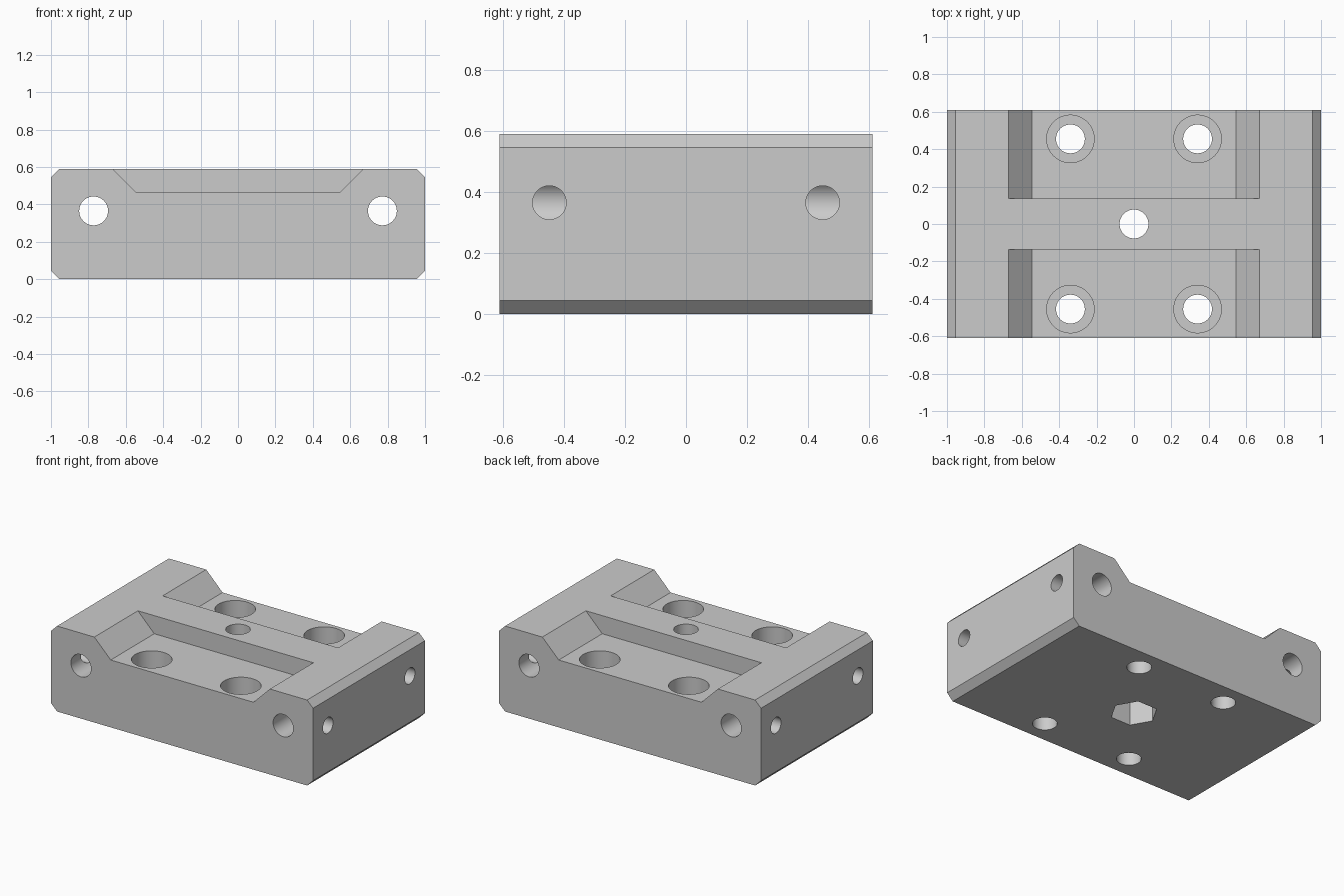
import bpy
import bmesh
import math
from mathutils import Matrix

cube = bpy.data.objects.get("Cube")
if cube:
    bpy.data.objects.remove(cube, do_unlink=True)

HALF_X, HALF_Y, HEIGHT, CHAMFER = 1.0, 0.61, 0.59, 0.045
FLOOR = 0.465          # level of the two recesses
BORE_Z = 0.365         # height of the horizontal bores

grey = bpy.data.materials.new("plain grey")
grey.use_nodes = True
colour = (0.6, 0.6, 0.6, 1)
grey.diffuse_color = colour
grey.node_tree.nodes["Principled BSDF"].inputs["Base Color"].default_value = colour


def make_object(name, bm):
    bmesh.ops.recalc_face_normals(bm, faces=bm.faces)
    mesh = bpy.data.meshes.new(name)
    bm.to_mesh(mesh)
    bm.free()
    mesh.materials.append(grey)
    obj = bpy.data.objects.new(name, mesh)
    bpy.context.collection.objects.link(obj)
    return obj


def extrude_profile(name, points, y0, y1):
    """Prism from an x-z outline, running along y."""
    bm = bmesh.new()
    face = bm.faces.new([bm.verts.new((x, y0, z)) for x, z in points])
    new = bmesh.ops.extrude_face_region(bm, geom=[face])["geom"]
    verts = [v for v in new if isinstance(v, bmesh.types.BMVert)]
    bmesh.ops.translate(bm, verts=verts, vec=(0, y1 - y0, 0))
    return make_object(name, bm)


def rod(name, centre, radius, length, axis="Z", sides=64):
    """Cylinder centred on a point along the given axis."""
    turn = {"X": Matrix.Rotation(math.pi / 2, 4, "Y"),
            "Y": Matrix.Rotation(math.pi / 2, 4, "X"),
            "Z": Matrix.Identity(4)}[axis]
    bm = bmesh.new()
    bmesh.ops.create_cone(bm, cap_ends=True, segments=sides, radius1=radius,
                          radius2=radius, depth=length,
                          matrix=Matrix.Translation(centre) @ turn)
    return make_object(name, bm)


# Block with chamfered long edges
c = CHAMFER
right_side = [(HALF_X - c, 0), (HALF_X, c), (HALF_X, HEIGHT - c), (HALF_X - c, HEIGHT)]
left_side = [(-x, z) for x, z in reversed(right_side)]
block = extrude_profile("mounting_block", right_side + left_side, -HALF_Y, HALF_Y)

cutters = []

# Sloped-end recesses, front and back
rise = 0.2
half_floor, half_top = 0.545, 0.545 + rise
recess = [(-half_floor, FLOOR), (half_floor, FLOOR),
          (half_top, FLOOR + rise), (-half_top, FLOOR + rise)]
for s in (-1, 1):
    cutters.append(extrude_profile("recess_cutter", recess, s * 0.135, s * 0.8))

# Counterbored screw holes
for sx in (-1, 1):
    for sy in (-1, 1):
        x, y = sx * 0.34, sy * 0.455
        cutters.append(rod("screw_hole_cutter", (x, y, 0.3), 0.077, 1))
        cutters.append(rod("counterbore_cutter", (x, y, 0.52), 0.127, 0.5))

# Centre hole with a hexagonal nut pocket underneath
cutters.append(rod("centre_hole_cutter", (0, 0, 0.3), 0.077, 1))
pocket = rod("nut_pocket_cutter", (0, 0, 0), 0.149, 0.4, sides=6)
pocket.data.transform(Matrix.Rotation(math.pi / 6, 4, "Z"))
cutters.append(pocket)
# Turn the pocket so that two corners lie on the x axis
if max(v.co.x for v in pocket.data.vertices) < 0.14:
    pocket.data.transform(Matrix.Rotation(math.pi / 6, 4, "Z"))

# Long rod bores and the side set-screw holes that meet them
for sx in (-1, 1):
    cutters.append(rod("rod_bore_cutter", (sx * 0.772, 0, BORE_Z), 0.077, 1.5, "Y"))
    for sy in (-1, 1):
        cutters.append(rod("set_screw_cutter", (sx * 0.95, sy * 0.447, BORE_Z),
                           0.055, 0.35, "X"))

# Cut everything from the block
bpy.ops.object.select_all(action="DESELECT")
bpy.context.view_layer.objects.active = block
block.select_set(True)
for cutter in cutters:
    cutter.hide_render = True
    mod = block.modifiers.new("cut", "BOOLEAN")
    mod.operation = "DIFFERENCE"
    mod.solver = "EXACT"
    mod.object = cutter
    bpy.ops.object.modifier_apply(modifier=mod.name)
for cutter in cutters:
    bpy.data.objects.remove(cutter, do_unlink=True)

block.data.materials.clear()
block.data.materials.append(grey)
for poly in block.data.polygons:
    poly.material_index = 0
bpy.ops.object.shade_smooth_by_angle(angle=math.radians(30))
